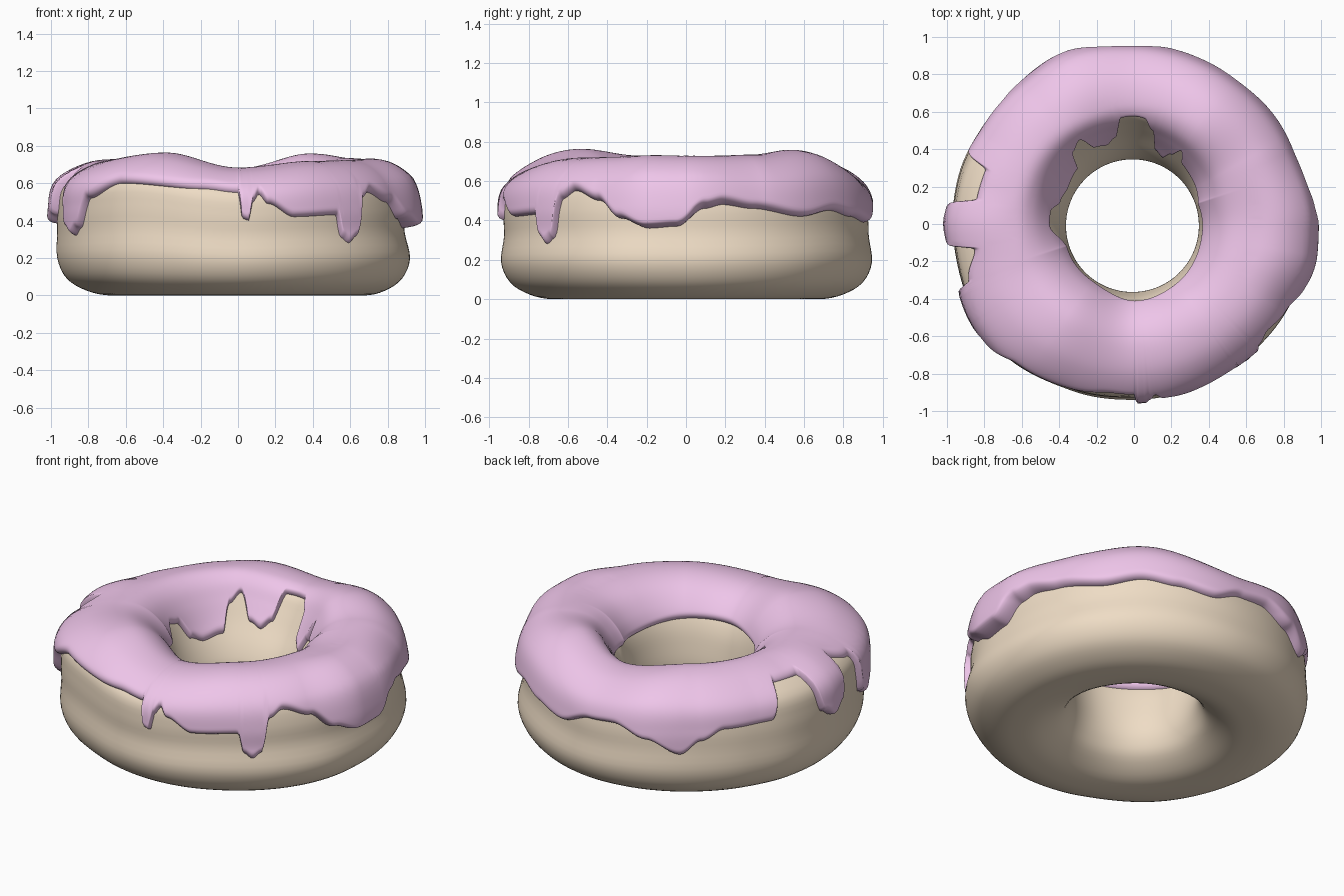
import bpy, bmesh, math

if "Cube" in bpy.data.objects:
    bpy.data.objects.remove(bpy.data.objects["Cube"])

# Ring cross-section (radius, height): up the hole wall, over the crest, down the outside, back underneath
PROFILE = [(.355, .25), (.365, .36), (.39, .48), (.44, .58), (.53, .66), (.65, .69), (.77, .665), (.86, .58),
           (.895, .46), (.90, .34), (.93, .20), (.885, .09), (.79, .025), (.68, 0), (.54, .012), (.42, .08),
           (.37, .16)]
CREST = 5

# Values keyed by angle in degrees (0 = +x, 90 = back)
OUTER_R = [(0, .92), (45, .935), (90, .945), (130, .955), (147, .96), (163, .97), (190, .965), (222, .985),
           (250, .95), (270, .94), (300, .93), (335, .94)]
CREST_Z = [(0, .685), (30, .70), (54, .725), (90, .645), (126, .69), (160, .69), (200, .695), (234, .73),
           (270, .65), (306, .685), (340, .69)]
EXTRA = [(0, .065), (25, .015), (60, .005), (90, .005), (110, .025), (130, -.005), (150, -.015), (165, -.01),
         (180, .02), (195, 0), (210, .01), (240, 0), (300, 0), (330, .015), (350, .065)]
OUTER_EDGE = [(6, .46), (12, .48), (22, .46), (40, .42), (53, .45), (65, .42), (78, .39), (90, .45), (100, .46),
              (112, .40), (123, .32), (130, .40), (138, .46), (155, .47), (160, .64), (171, .64), (175.5, .43),
              (180, .385), (184.5, .43), (189, .64), (199, .60), (203, .36), (207.5, .32), (211, .36), (217, .52),
              (230, .60), (258, .57), (270, .55), (271.5, .41), (273.5, .40), (275, .5), (277, .54), (280, .49),
              (289, .42), (305, .43), (307, .31), (310, .28), (313, .31), (316, .51), (321, .55),
              (331, .50), (339, .41), (348, .36), (357, .37)]
INNER_EDGE = [(0, .49), (40, .48), (51, .49), (57, .58), (62, .48), (67, .40), (74, .42), (79, .57), (84, .62),
              (97, .62), (102, .48), (109, .44), (117, .47), (123, .61), (130, .56), (136, .42), (152, .40),
              (163, .43), (172, .53), (182, .55), (195, .48), (225, .50), (300, .52)]


def hermite(a, b, c, d, t):
    return .5 * (2 * b + (c - a) * t + (2 * a - 5 * b + 4 * c - d) * t * t + (3 * b - a - 3 * c + d) * t ** 3)


def lookup(table, deg):
    """Periodic, overshoot-free interpolation."""
    deg %= 360
    n = len(table)
    for i in range(n):
        a, va = table[i]
        b, vb = table[(i + 1) % n]
        b += 360 if b <= a else 0
        for x in (deg, deg + 360):
            if a <= x <= b:
                t = (x - a) / (b - a)
                return va + (vb - va) * t * t * (3 - 2 * t)
    return table[0][1]


def section(deg):
    """Cross-section of the dough at one angle."""
    outer, crest = lookup(OUTER_R, deg), lookup(CREST_Z, deg)
    th = math.radians(deg)
    back = max(0, math.cos(th - math.radians(108))) ** .8
    front = max(0, math.cos(th - math.radians(240)))
    left = (1 - math.cos(th)) / 2
    pts = []
    for i, (r, z) in enumerate(PROFILE):
        if 5 < i < 14:
            if 7 <= i <= 9:
                r += .03 * left * (1, .9, 1)[i - 7]
            if 6 <= i <= 8:
                r += front * (.02, .025, .01)[i - 6]
            r = .65 + (r - .65) * (outer - .65) / .28
        elif i != 5:
            r -= .012 * math.cos(th - math.pi / 4)   # hole sits slightly off centre
            if 1 <= i <= 4:
                r += back * (0, .035, .09, .10, .06)[i]
        pts.append((r, z * crest / .69))
    return pts


def at(pts, s):
    n = len(pts)
    i = math.floor(s)
    q = [pts[(i + k) % n] for k in (-1, 0, 1, 2)]
    return [hermite(*(p[c] for p in q), s - i) for c in (0, 1)]


def find(pts, z, lo, hi):
    """Parameter at height z on the monotone stretch from lo (low end) to hi (high end)."""
    for _ in range(24):
        m = (lo + hi) / 2
        if at(pts, m)[1] < z:
            lo = m
        else:
            hi = m
    return (lo + hi) / 2


def make(name, rings, closed, color):
    bm = bmesh.new()
    n = len(rings)
    rows = []
    for k, ring in enumerate(rings):
        a = 2 * math.pi * k / n
        rows.append([bm.verts.new((r * math.cos(a), r * math.sin(a), z)) for r, z in ring])
    m = len(rows[0])
    for k in range(n):
        p, q = rows[k], rows[(k + 1) % n]
        for j in range(m if closed else m - 1):
            h = (j + 1) % m
            bm.faces.new((p[j], p[h], q[h], q[j])).smooth = True
    bmesh.ops.recalc_face_normals(bm, faces=bm.faces)
    me = bpy.data.meshes.new(name)
    bm.to_mesh(me)
    bm.free()
    mat = bpy.data.materials.new(name + "_colour")
    mat.diffuse_color = color
    mat.use_nodes = True
    mat.node_tree.nodes["Principled BSDF"].inputs["Base Color"].default_value = mat.diffuse_color
    me.materials.append(mat)
    ob = bpy.data.objects.new(name, me)
    bpy.context.collection.objects.link(ob)
    return ob


# Dough ring
N = 160
dough = []
for k in range(N):
    pts = section(360 * k / N)
    dough.append([(r, max(0, z)) for r, z in (at(pts, j / 4) for j in range(4 * len(pts)))])
make("dough", dough, True, (.86, .72, .56, 1))

# Icing: dough surface pushed outwards between the two drip edges, with rounded lips
N, M = 600, 48
icing = []
for k in range(N):
    deg = 360 * k / N
    pts = section(deg)
    s0 = find(pts, lookup(INNER_EDGE, deg), 0, CREST - .3)
    s1 = find(pts, lookup(OUTER_EDGE, deg), 10, CREST + .3)
    extra = lookup(EXTRA, deg)
    ring = []
    for j in range(M + 1):
        u = .5 - .5 * math.cos(math.pi * j / M)
        s = s0 + (s1 - s0) * u
        edge = min(s - s0, s1 - s)
        f = math.sqrt(1 - (1 - min(1, edge / .3)) ** 2)
        thick = -.008 + f * (.042 + extra * max(0, min(1, (s - CREST) / 2)))
        a, b, p = at(pts, s - .01), at(pts, s + .01), at(pts, s)
        tr, tz = b[0] - a[0], b[1] - a[1]
        length = math.hypot(tr, tz)
        ring.append((p[0] - tz / length * thick, p[1] + tr / length * thick))
    icing.append(ring)
make("icing", icing, False, (.86, .56, .82, 1))
